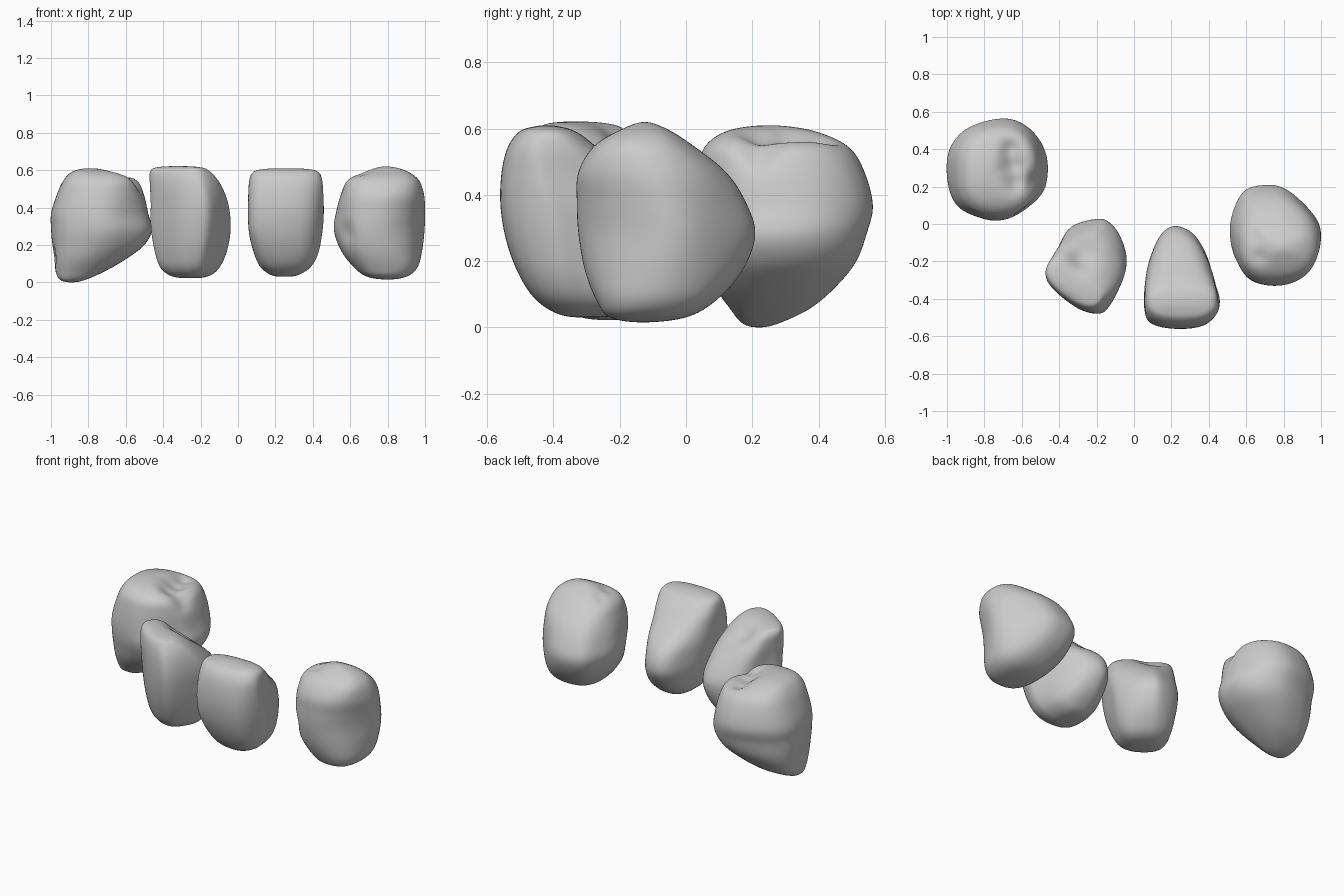
import bpy, bmesh, math
from mathutils import Vector, Matrix


def spline(a, b, c, d, t):
    """Catmull-Rom blend of four equal-length tuples."""
    return [0.5 * (2 * q + (r - p) * t + (2 * p - 5 * q + 4 * r - s) * t * t
                   + (3 * q - p - 3 * r + s) * t ** 3) for p, q, r, s in zip(a, b, c, d)]


def mirror_level(l):
    return (l[0], l[2], l[1], l[4], l[3])


def rounded(u, v, power=2.6):
    """Point of a unit superellipse in the same direction as (u, v)."""
    du, dv = u - .5, v - .5
    k = (abs(2 * du) ** power + abs(2 * dv) ** power) ** (1 / power)
    return .5 + du / k, .5 + dv / k


def tooth(name, outline, levels, dents, centre=(0, 0), angle=0):
    """Loft a plan outline through levels (z, x0, x1, y0, y1), then press in dents
    given as (x, y, z, radius, push_x, push_y, push_z)."""
    n = len(outline)
    pts = [spline(outline[i - 1], outline[i], outline[(i + 1) % n], outline[(i + 2) % n], k / 4)
           for i in range(n) for k in range(4)]
    xs, ys = [p[0] for p in pts], [p[1] for p in pts]
    unit = [((x - min(xs)) / (max(xs) - min(xs)), (y - min(ys)) / (max(ys) - min(ys)))
            for x, y in pts]
    soft = [rounded(u, v) for u, v in unit]

    # reflected end levels make the surface close smoothly at both poles
    lv = [mirror_level(levels[1])] + levels + [mirror_level(levels[-2])]
    steps = [spline(*lv[i:i + 4], k / 5) for i in range(len(lv) - 3) for k in range(5)][1:]

    bm = bmesh.new()
    place = Matrix.Translation((centre[0], centre[1], 0)) @ Matrix.Rotation(angle, 4, 'Z')

    def vert(x, y, z):
        co = place @ Vector((x, y, z))
        move = Vector()
        for dx, dy, dz, r, px, py, pz in dents:
            w = math.exp(-(co - Vector((dx, dy, dz))).length_squared / (r * r))
            move += Vector((px, py, pz)) * w
        return bm.verts.new(co + move)

    # sections turn into rounded boxes towards the top and bottom
    rings = []
    for z, x0, x1, y0, y1 in steps:
        w = min(1, (abs(z - .3) / .28) ** 1.6)
        rings.append([vert(x0 + (u + (s - u) * w) * (x1 - x0), y0 + (v + (t - v) * w) * (y1 - y0), z)
                      for (u, v), (s, t) in zip(unit, soft)])
    bottom = vert(levels[0][1], levels[0][3], levels[0][0])
    top = vert(levels[-1][1], levels[-1][3], levels[-1][0])
    m = len(unit)
    for i in range(m):
        j = (i + 1) % m
        bm.faces.new((bottom, rings[0][j], rings[0][i]))
        bm.faces.new((top, rings[-1][i], rings[-1][j]))
        for a, b in zip(rings, rings[1:]):
            bm.faces.new((a[i], a[j], b[j], b[i]))
    bmesh.ops.recalc_face_normals(bm, faces=bm.faces)
    for f in bm.faces:
        f.smooth = True
    me = bpy.data.meshes.new(name)
    bm.to_mesh(me)
    bm.free()
    ob = bpy.data.objects.new(name, me)
    bpy.context.collection.objects.link(ob)
    ob.modifiers.new("smooth", 'SUBSURF').levels = 1
    ob.modifiers["smooth"].render_levels = 1
    return ob


# Molar: round crown with a central groove and a slanting underside
tooth("molar",
      [(-.46, .3), (-.48, .42), (-.55, .52), (-.66, .57), (-.8, .55), (-.92, .49), (-.99, .38),
       (-.99, .22), (-.94, .1), (-.83, .04), (-.72, .02), (-.61, .06), (-.49, .17)],
      [(0, -.89, -.89, .22, .22), (.012, -.95, -.82, .17, .28), (.06, -.98, -.71, .13, .38),
       (.13, -.992, -.59, .08, .46), (.2, -.997, -.5, .045, .515), (.28, -1, -.46, .02, .545),
       (.37, -1, -.48, .02, .565), (.48, -.965, -.505, .035, .535), (.55, -.93, -.54, .06, .485),
       (.595, -.88, -.63, .13, .38), (.61, -.79, -.79, .25, .25)],
      [(-.66, .4, .58, .05, 0, 0, -.04), (-.65, .31, .58, .06, 0, 0, -.06),
       (-.64, .22, .57, .05, 0, 0, -.05), (-.55, .22, .53, .06, -.01, 0, -.04),
       (-1, .25, .14, .07, .018, 0, 0)])

# Side incisor: wedge turned to follow the arch, hollowed behind its edge
tooth("side_incisor",
      [(-.09, .246), (-.194, .12), (-.18, -.03), (-.165, -.14), (-.11, -.185), (.07, -.213),
       (.19, -.178), (.228, -.115), (.205, .05), (.17, .149), (.08, .225), (-.01, .26)],
      [(.022, 0, 0, 0, 0), (.032, -.09, .09, -.09, .09), (.08, -.15, .15, -.15, .16),
       (.18, -.18, .19, -.185, .235), (.3, -.194, .215, -.205, .262), (.42, -.185, .228, -.213, .19),
       (.52, -.18, .215, -.213, .09), (.59, -.17, .18, -.2, 0), (.615, -.13, .14, -.17, -.06),
       (.622, 0, 0, -.12, -.12)],
      [(-.29, -.2, .54, .07, -.015, -.015, -.045), (-.24, -.13, .45, .06, -.01, -.01, -.02)],
      centre=(-.255, -.225), angle=math.radians(-35))

# Central incisor: broad flat face, straight edge, tapering back
tooth("central_incisor",
      [(.22, -.01), (.14, -.055), (.08, -.18), (.055, -.3), (.05, -.45), (.09, -.535),
       (.25, -.56), (.39, -.53), (.46, -.42), (.44, -.32), (.395, -.18), (.32, -.055)],
      [(.03, .25, .25, -.3, -.3), (.038, .18, .32, -.38, -.2), (.08, .12, .39, -.45, -.13),
       (.15, .085, .43, -.5, -.06), (.25, .06, .45, -.54, -.01), (.36, .052, .46, -.56, -.045),
       (.46, .052, .46, -.558, -.16), (.54, .058, .455, -.54, -.26), (.59, .08, .43, -.505, -.33),
       (.606, .14, .37, -.46, -.38), (.61, .25, .25, -.42, -.42)],
      [(.24, -.22, .47, .08, 0, 0, -.012)])

# Canine: single blunt cusp with a short groove on the inner side
tooth("canine",
      [(.69, .215), (.59, .185), (.535, .09), (.51, -.03), (.535, -.18), (.6, -.29), (.71, -.33),
       (.82, -.315), (.92, -.24), (.99, -.1), (.99, 0), (.92, .1), (.8, .2)],
      [(.015, .8, .8, -.13, -.13), (.03, .69, .9, -.23, 0), (.08, .62, .96, -.27, .09),
       (.17, .55, .985, -.305, .17), (.28, .512, .998, -.325, .21), (.38, .525, 1, -.33, .18),
       (.47, .55, .995, -.325, .12), (.55, .59, .965, -.275, .02), (.6, .7, .89, -.19, -.06),
       (.62, .79, .79, -.125, -.125)],
      [(.66, -.08, .55, .035, 0, 0, -.02), (.68, -.17, .56, .035, 0, 0, -.025),
       (.57, -.25, .27, .06, .015, .015, 0)])
